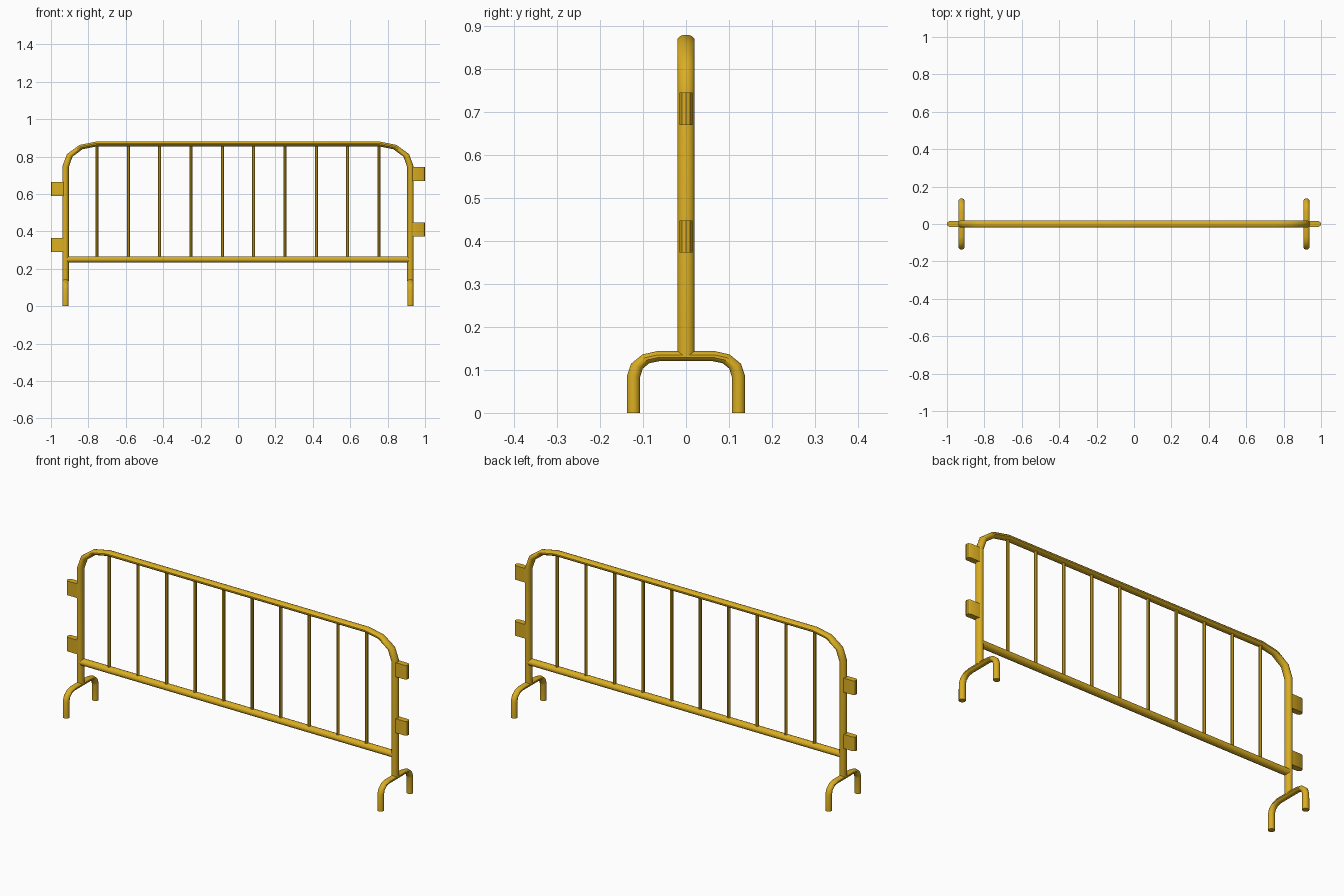
import bpy, bmesh, math
from mathutils import Vector

if "Cube" in bpy.data.objects:
    bpy.data.objects.remove(bpy.data.objects["Cube"])

yellow = bpy.data.materials.new("golden yellow paint")
yellow.diffuse_color = (0.70, 0.42, 0.016, 1)
yellow.use_nodes = True
yellow.node_tree.nodes["Principled BSDF"].inputs["Base Color"].default_value = yellow.diffuse_color


def finish(bm, name, smooth=True):
    bmesh.ops.recalc_face_normals(bm, faces=bm.faces)
    me = bpy.data.meshes.new(name)
    bm.to_mesh(me)
    bm.free()
    me.materials.append(yellow)
    ob = bpy.data.objects.new(name, me)
    bpy.context.collection.objects.link(ob)
    if smooth:
        bpy.ops.object.select_all(action='DESELECT')
        ob.select_set(True)
        bpy.context.view_layer.objects.active = ob
        bpy.ops.object.shade_smooth_by_angle(angle=math.radians(35))
    return ob


def tube(name, path, r_in, r_out, binormal, zs=1.0, sides=12):
    """Sweep an ellipse along a planar path; zs squashes the bends in z."""
    pts = [Vector((p[0], p[1], p[2] / zs)) for p in path]
    b = Vector(binormal)
    bm = bmesh.new()
    rings = []
    for i, p in enumerate(pts):
        t = Vector()
        if i > 0:
            t += (p - pts[i - 1]).normalized()
        if i < len(pts) - 1:
            t += (pts[i + 1] - p).normalized()
        n = t.normalized().cross(b)
        ring = []
        for k in range(sides):
            a = 2 * math.pi * (k + 0.5) / sides
            v = p + n * (r_in * math.cos(a)) + b * (r_out * math.sin(a))
            ring.append(bm.verts.new((v.x, v.y, v.z * zs)))
        rings.append(ring)
    for r0, r1 in zip(rings, rings[1:]):
        for k in range(sides):
            j = (k + 1) % sides
            bm.faces.new((r0[k], r0[j], r1[j], r1[k]))
    bm.faces.new(rings[0])
    bm.faces.new(rings[-1])
    return finish(bm, name)


def arch(half, z_low, z_bend, a, b):
    """Half-widths and heights of an upside-down U with three-segment bends."""
    right = [(half, z_low)]
    for i in range(4):
        t = math.radians(30 * i)
        right.append((half - a + a * math.cos(t), z_bend + b * math.sin(t)))
    return [(-h, z) for h, z in right] + right[::-1]


# Outer frame: posts, rounded corners and top rail
tube("outer_frame", [(h, 0, z) for h, z in arch(0.922, 0.135, 0.745, 0.165, 0.122)],
     0.018, 0.0205, (0, 1, 0), zs=0.74)

# Lower rail
tube("lower_rail", [(-0.925, 0, 0.25), (0.925, 0, 0.25)], 0.0175, 0.0205, (0, 1, 0))

# Upright bars
for i in range(10):
    x = -0.754 + i * 1.508 / 9
    tube("upright_bar", [(x, 0, 0.25), (x, 0, 0.867)], 0.0085, 0.0085, (0, 1, 0), sides=8)

# Bridge-shaped feet
for x in (-0.922, 0.922):
    tube("foot", [(x, h, z) for h, z in arch(0.122, 0.0, 0.085, 0.057, 0.047)],
         0.016, 0.0165, (1, 0, 0), zs=0.77)


# Connecting hooks, with rounded outer ends
def hook(name, side, z0, z1):
    w = 0.0155
    prof = [(0.925, -w), (0.988, -w), (0.997, -w * 0.6), (1.0, 0),
            (0.997, w * 0.6), (0.988, w), (0.925, w)]
    bm = bmesh.new()
    f = bm.faces.new([bm.verts.new((side * x, y, z0)) for x, y in prof])
    ext = bmesh.ops.extrude_face_region(bm, geom=[f], use_keep_orig=True)
    for v in ext["geom"]:
        if isinstance(v, bmesh.types.BMVert):
            v.co.z = z1
    finish(bm, name)


for z in (0.373, 0.67):
    hook("right_hook", 1, z, z + 0.075)
for z in (0.29, 0.588):
    hook("left_hook", -1, z, z + 0.075)
